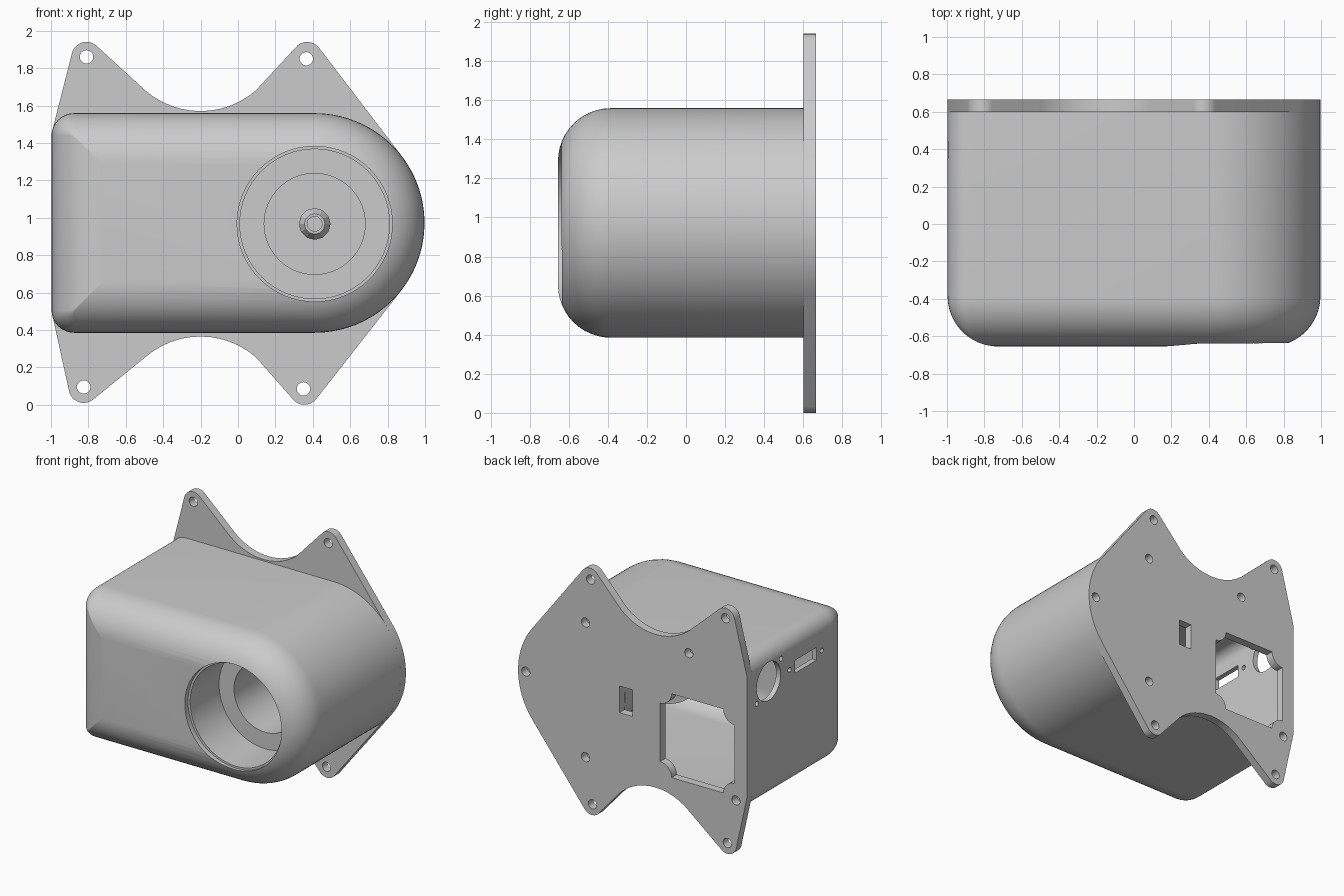
import bpy, bmesh
from math import sin, cos, radians, pi

if "Cube" in bpy.data.objects:
    bpy.data.objects.remove(bpy.data.objects["Cube"], do_unlink=True)

grey = bpy.data.materials.new("light_grey")
grey.use_nodes = True
grey.diffuse_color = (0.6, 0.6, 0.6, 1)
grey.node_tree.nodes["Principled BSDF"].inputs["Base Color"].default_value = (0.6, 0.6, 0.6, 1)

ZC, HALF = 0.972, 0.587      # body mid height and half height
BX, BACK, FRONT = 0.41, 0.6, -0.655


def arc(cx, cz, r, a0, a1, n=12):
    """Points along an arc, angles in degrees."""
    return [(cx + r * cos(radians(a0 + (a1 - a0) * i / n)),
             cz + r * sin(radians(a0 + (a1 - a0) * i / n))) for i in range(n + 1)]


def circle(cx, cz, r, n=32):
    return arc(cx, cz, r, 0, 360 - 360 / n, n - 1)


def rect(x0, x1, z0, z1):
    return [(x0, z0), (x1, z0), (x1, z1), (x0, z1)]


def loft(name, rings, closed=False):
    """Skin equal rings of 3D points; cap the ends unless closed."""
    bm = bmesh.new()
    rows = [[bm.verts.new(p) for p in ring] for ring in rings]
    pairs = list(zip(rows, rows[1:])) + ([(rows[-1], rows[0])] if closed else [])
    for a, b in pairs:
        for i in range(len(a)):
            j = (i + 1) % len(a)
            bm.faces.new((a[i], a[j], b[j], b[i]))
    if not closed:
        bm.faces.new(rows[0])
        bm.faces.new(rows[-1])
    bmesh.ops.recalc_face_normals(bm, faces=bm.faces)
    mesh = bpy.data.meshes.new(name)
    bm.to_mesh(mesh)
    bm.free()
    mesh.materials.append(grey)
    ob = bpy.data.objects.new(name, mesh)
    bpy.context.collection.objects.link(ob)
    return ob


def prism(name, pts, lo, hi, axis="y"):
    place = (lambda u, v, w: (u, w, v)) if axis == "y" else (lambda u, v, w: (w, u, v))
    return loft(name, [[place(u, v, w) for u, v in pts] for w in (lo, hi)])


def revolve(name, profile, n):
    """Ring part around the front opening's axis from (radius, y) points."""
    return loft(name, [[(BX + r * cos(2 * pi * i / n), y, ZC - 0.005 + r * sin(2 * pi * i / n))
                        for i in range(n)] for r, y in profile], closed=True)


def cut(ob, cutter):
    cutter.hide_render = True
    mod = ob.modifiers.new("cut", "BOOLEAN")
    mod.operation, mod.solver, mod.object = "DIFFERENCE", "EXACT", cutter
    with bpy.context.temp_override(object=ob, active_object=ob, selected_objects=[ob]):
        bpy.ops.object.modifier_apply(modifier=mod.name)
    bpy.data.objects.remove(cutter, do_unlink=True)


def outline(d):
    """Body outline, round at one end, inset by d."""
    r = max(0.12 - d, 0.004)
    x, z = -0.997 + d + r, HALF - d - r
    return (arc(BX, ZC, HALF - d, -90, 90, 40)
            + arc(x, ZC + z, r, 90, 180, 8) + arc(x, ZC - z, r, 180, 270, 8))


def body_solid(name, inset, back):
    R = 0.27 - inset
    rings = [(inset, back)]
    for i in range(13):
        t = i / 12 * pi / 2
        rings.append((inset + R * (1 - cos(t)), FRONT + inset + R * (1 - sin(t))))
    return loft(name, [[(x, y, z) for x, z in outline(d)] for d, y in rings])


# Hollow housing with rounded front edge
housing = body_solid("housing", 0, BACK)
cut(housing, body_solid("cavity", 0.04, BACK + 0.2))
cut(housing, prism("front_opening", circle(BX, ZC - 0.005, 0.415, 64), -0.8, -0.4))

# Connector openings in the flat side wall
cut(housing, prism("round_port", circle(0.395, 1.31, 0.15), -1.1, -0.9, "x"))
cut(housing, prism("slot_port", rect(-0.2, 0.07, 1.25, 1.35), -1.1, -0.9, "x"))
for y, z in ((0.54, 1.19), (0.24, 1.43), (0.135, 1.3), (-0.265, 1.3)):
    cut(housing, prism("port_screw", circle(y, z, 0.02, 12), -1.1, -0.9, "x"))

# Back plate with four ears and scooped edges
plate_pts = (arc(BX, ZC, HALF, -38, 38, 24)
             + arc(0.37, 1.86, 0.08, 38, 131)
             + arc(-0.2, 2.02, 0.45, -49, -131)
             + arc(-0.81, 1.86, 0.08, 49, 167)
             + [(-0.997, 1.45), (-0.997, 0.5)]
             + arc(-0.825, 0.09, 0.08, 193, 311)
             + arc(-0.2, -0.085, 0.45, 131, 49)
             + arc(0.355, 0.08, 0.08, 229, 322))
plate = prism("back_plate", plate_pts, BACK, 0.665)

# Ear holes and screw holes
ears = [(0.365, 1.85), (-0.81, 1.86), (-0.825, 0.095), (0.35, 0.085)]
screws = [(0.41, 1.5), (0.41, 0.44), (0.93, 0.975), (-0.49, 1.5), (-0.9, 0.45)]
for x, z in ears + screws:
    cut(plate, prism("plate_hole", circle(x, z, 0.036, 20), 0.5, 0.8))

# Access window with bitten corners, and small slot
x0, x1, z0, z1 = -0.89, -0.24, 0.48, 1.14
window = (arc(x1, z1, 0.1, 270, 180, 8) + arc(x0, z1, 0.1, 360, 270, 8)
          + arc(x0, z0, 0.1, 90, 0, 8) + arc(x1, z0, 0.1, 180, 90, 8))
cut(plate, prism("window_cut", window, 0.5, 0.8))
cut(plate, prism("slot_cut", rect(0.0, 0.115, 0.87, 1.08), 0.5, 0.8))

# Screw bosses behind the plate
bosses = [prism("screw_boss", circle(x, z, 0.055, 20), 0.25, BACK) for x, z in screws]

# Stepped liner in the front opening, and hub at its floor
liner = revolve("opening_liner", [(0.43, -0.61), (0.43, -0.22), (0.3, -0.22), (0.3, BACK),
                                  (0.27, BACK), (0.27, -0.25), (0.4, -0.25), (0.4, -0.61)], 64)
hub = revolve("hub", [(0.085, BACK), (0.085, 0.5), (0.055, 0.45), (0.04, 0.45), (0.04, BACK)], 12)

# Smooth shading with sharp edges kept
for ob in [housing, plate, liner] + bosses:
    with bpy.context.temp_override(object=ob, active_object=ob, selected_objects=[ob],
                                   selected_editable_objects=[ob]):
        bpy.ops.object.shade_smooth_by_angle(angle=radians(30))
